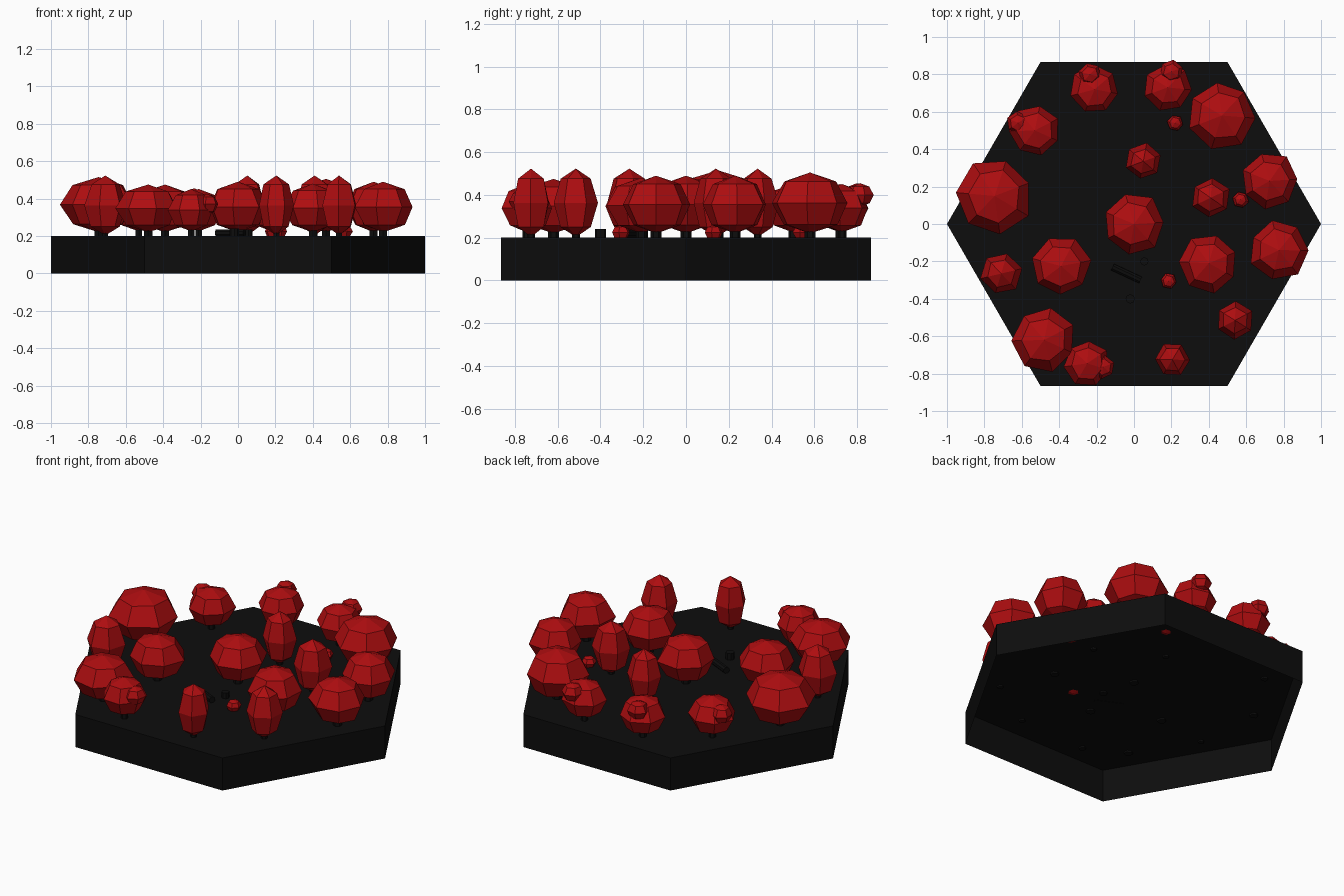
import bpy, bmesh, math, random
from mathutils import Matrix, Vector

if "Cube" in bpy.data.objects:
    bpy.data.objects.remove(bpy.data.objects["Cube"])

random.seed(4)


def material(name, rgb):
    m = bpy.data.materials.new(name)
    m.diffuse_color = (*rgb, 1)
    m.use_nodes = True
    m.node_tree.nodes["Principled BSDF"].inputs["Base Color"].default_value = m.diffuse_color
    return m


RED = material("leaf red", (0.42, 0.004, 0.005))
BLACK = material("soil black", (0.004, 0.004, 0.004))


def finish(bm, name, mat):
    mesh = bpy.data.meshes.new(name)
    bmesh.ops.recalc_face_normals(bm, faces=bm.faces)
    bm.to_mesh(mesh)
    bm.free()
    mesh.materials.append(mat)
    ob = bpy.data.objects.new(name, mesh)
    bpy.context.collection.objects.link(ob)
    return ob


def blob(name, x, y, z, r, h, seg=7, jitter=0.05):
    """Faceted, slightly irregular foliage ball; h is its half height."""
    bm = bmesh.new()
    bmesh.ops.create_uvsphere(bm, u_segments=seg, v_segments=4, radius=1)
    turn = Matrix.Rotation(random.uniform(0, 2 * math.pi), 3, 'Z')
    for v in bm.verts:
        p = turn @ v.co
        k = 1.03 + random.uniform(-jitter, jitter)
        v.co = Vector((x + p.x * r * k, y + p.y * r * k, z + p.z * h))
    return finish(bm, name, RED)


def rod(name, start, end, r, seg=6):
    """Plain dark cylinder between two points."""
    a, b = Vector(start), Vector(end)
    d = b - a
    bm = bmesh.new()
    bmesh.ops.create_cone(bm, cap_ends=True, segments=seg, radius1=r, radius2=r, depth=d.length)
    rot = Vector((0, 0, 1)).rotation_difference(d).to_matrix().to_4x4()
    bmesh.ops.transform(bm, matrix=Matrix.Translation((a + b) / 2) @ rot, verts=bm.verts)
    return finish(bm, name, BLACK)


# Hexagonal ground tile: top and walls, open underneath
bm = bmesh.new()
bmesh.ops.create_cone(bm, cap_ends=True, segments=6, radius1=1, radius2=1, depth=0.2,
                      matrix=Matrix.Translation((0, 0, 0.1)) @ Matrix.Rotation(math.pi / 6, 4, 'Z'))
if max(abs(v.co.x) for v in bm.verts) < 0.95:
    bmesh.ops.rotate(bm, verts=bm.verts, matrix=Matrix.Rotation(math.pi / 6, 3, 'Z'))
bmesh.ops.delete(bm, geom=[f for f in bm.faces if f.calc_center_median().z < 0.01], context='FACES_ONLY')
finish(bm, "ground_tile", BLACK)

# Broad trees: x, y, crown radius, crown top
broad = [(-0.745, 0.15, 0.195, 0.515), (0.47, 0.58, 0.175, 0.505), (0.725, 0.23, 0.148, 0.49),
         (0.775, -0.14, 0.155, 0.49), (0, 0, 0.16, 0.49), (0.4, -0.21, 0.152, 0.48),
         (-0.39, -0.225, 0.153, 0.475), (-0.48, -0.62, 0.165, 0.475)]
for x, y, r, top in broad:
    blob("broad_crown", x, y, (top + 0.22) / 2, r, (top - 0.22) / 2)
    rod("broad_trunk", (x, y, 0.19), (x, y, 0.27), 0.025)

# Tall trees: x, y, crown radius
for x, y, r in [(0.05, 0.335, 0.095), (0.41, 0.14, 0.105), (0.54, -0.515, 0.097),
                (0.205, -0.725, 0.092), (-0.71, -0.265, 0.107)]:
    blob("tall_crown", x, y, 0.363, r, 0.16, seg=6)
    rod("tall_trunk", (x, y, 0.19), (x, y, 0.25), 0.018)

# Clustered trees: main crown, then a small side lump
clusters = [(-0.53, 0.5, 0.13, -0.62, 0.54, 0.38), (-0.21, 0.72, 0.127, -0.235, 0.8, 0.4),
            (0.18, 0.73, 0.122, 0.2, 0.815, 0.4), (-0.25, -0.745, 0.12, -0.165, -0.765, 0.37)]
for x, y, r, lx, ly, lz in clusters:
    blob("cluster_crown", x, y, 0.338, r, 0.113)
    blob("cluster_lump", lx, ly, lz, 0.06, 0.055, seg=6)
    rod("cluster_trunk", (x, y, 0.19), (x, y, 0.27), 0.02)

# Small bushes sunk into the ground
for x, y in [(0.22, 0.54), (0.57, 0.13), (0.185, -0.305)]:
    blob("bush", x, y, 0.225, 0.042, 0.035, seg=6)

# Fallen log and stumps in the clearing
rod("fallen_log", (-0.115, -0.23, 0.217), (0.035, -0.30, 0.217), 0.02, 8)
rod("stump", (-0.02, -0.4, 0.19), (-0.02, -0.4, 0.24), 0.025, 8)
rod("small_stump", (0.055, -0.2, 0.19), (0.055, -0.2, 0.235), 0.022, 8)
